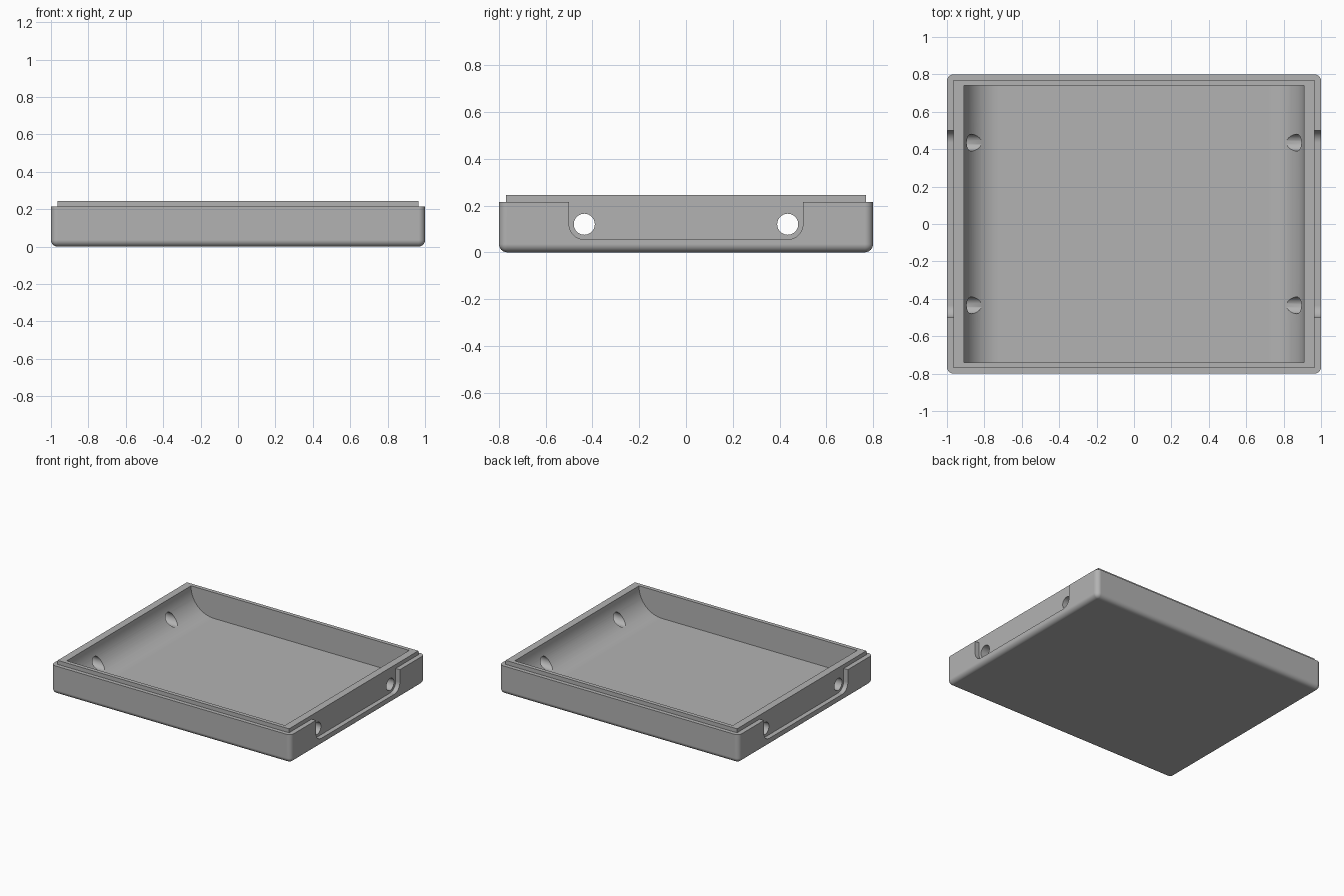
import bpy, bmesh, math
from mathutils import Matrix

cube = bpy.data.objects.get("Cube")
if cube:
    bpy.data.objects.remove(cube, do_unlink=True)

# Main sizes
RIM, LIP, FLOOR = 0.215, 0.245, 0.05
LIP_X, LIP_Y = 0.965, 0.77
CAVITY_X, CAVITY_Y, COVE = 0.91, 0.74, 0.19
EDGE = 0.035


def finish(name, bm):
    bmesh.ops.recalc_face_normals(bm, faces=bm.faces)
    mesh = bpy.data.meshes.new(name)
    bm.to_mesh(mesh)
    bm.free()
    obj = bpy.data.objects.new(name, mesh)
    bpy.context.collection.objects.link(obj)
    return obj


def box(name, half_x, half_y, z0, z1, rounded=0):
    bm = bmesh.new()
    bmesh.ops.create_cube(bm, size=1)
    bmesh.ops.scale(bm, vec=(2 * half_x, 2 * half_y, z1 - z0), verts=bm.verts)
    bmesh.ops.translate(bm, vec=(0, 0, (z0 + z1) / 2), verts=bm.verts)
    if rounded:
        # Round every edge except those around the open top
        edges = [e for e in bm.edges if min(v.co.z for v in e.verts) < z1 - 0.01]
        bmesh.ops.bevel(bm, geom=edges, offset=rounded, segments=8,
                        profile=0.5, affect='EDGES')
    return finish(name, bm)


def trough(half, z0, z1, radius, steps=20):
    """U-shaped profile with rounded lower corners, as (across, up) points."""
    arc = [(half - radius + radius * math.sin(a), z0 + radius - radius * math.cos(a))
           for a in (math.pi / 2 * i / steps for i in range(steps + 1))]
    right = arc + [(half, z1)]
    return right + [(-u, z) for u, z in reversed(right)]


def prism(name, profile, place, start, end):
    """Extrude a profile; place(u, z, depth) gives each point's position."""
    bm = bmesh.new()
    face = bm.faces.new([bm.verts.new(place(u, z, start)) for u, z in profile])
    new = bmesh.ops.extrude_face_region(bm, geom=[face])["geom"]
    shift = [b - a for a, b in zip(place(0, 0, start), place(0, 0, end))]
    bmesh.ops.translate(bm, vec=shift,
                        verts=[g for g in new if isinstance(g, bmesh.types.BMVert)])
    return finish(name, bm)


def rod(name, y, z, radius):
    bm = bmesh.new()
    bmesh.ops.create_cone(bm, cap_ends=True, segments=40, radius1=radius,
                          radius2=radius, depth=3,
                          matrix=Matrix.Translation((0, y, z)) @ Matrix.Rotation(math.pi / 2, 4, 'Y'))
    return finish(name, bm)


def combine(target, other, operation):
    mod = target.modifiers.new(operation.lower(), 'BOOLEAN')
    mod.operation, mod.solver, mod.object = operation, 'EXACT', other
    bpy.context.view_layer.objects.active = target
    bpy.ops.object.modifier_apply(modifier=mod.name)
    bpy.data.objects.remove(other, do_unlink=True)


# Outer shell with the raised lip
tray = box("tray", 1, 0.8, 0, RIM, EDGE)
combine(tray, box("lip", LIP_X, LIP_Y, 0.1, LIP), 'UNION')

# Cavity with coved long sides
combine(tray, prism("cavity", trough(CAVITY_X, FLOOR, 0.4, COVE),
                    lambda u, z, d: (u, d, z), -CAVITY_Y, CAVITY_Y), 'DIFFERENCE')

# Shallow recess on each end
for side in (-1, 1):
    combine(tray, prism("recess", trough(0.5, 0.055, 0.4, 0.065, 12),
                        lambda u, z, d: (side * d, u, z), LIP_X, 1.2), 'DIFFERENCE')

# Round holes through both ends
for y in (-0.435, 0.435):
    combine(tray, rod("hole", y, 0.12, 0.045), 'DIFFERENCE')

# Single grey material
grey = bpy.data.materials.new("grey plastic")
grey.use_nodes = True
colour = (0.45, 0.45, 0.45, 1)
grey.diffuse_color = colour
grey.node_tree.nodes["Principled BSDF"].inputs["Base Color"].default_value = colour
tray.data.materials.clear()
tray.data.materials.append(grey)

# Smooth the rounded surfaces and keep the flats flat
bpy.ops.object.select_all(action='DESELECT')
tray.select_set(True)
bpy.context.view_layer.objects.active = tray
bpy.ops.object.shade_smooth_by_angle(angle=math.radians(30))
weighted = tray.modifiers.new("weighted normals", 'WEIGHTED_NORMAL')
weighted.keep_sharp = True
